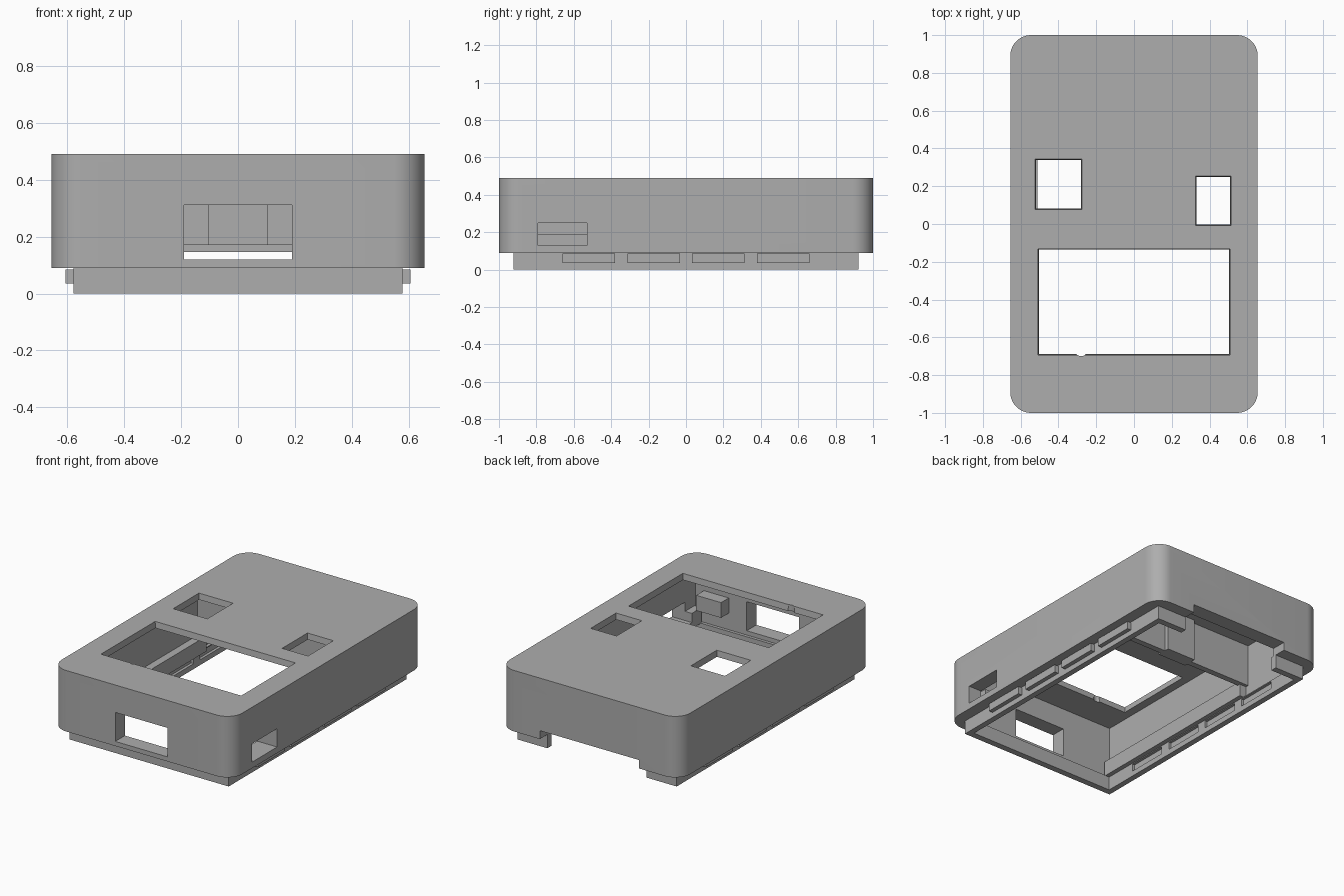
import bpy, bmesh, math
from mathutils import Vector

cube = bpy.data.objects.get("Cube")
if cube:
    bpy.data.objects.remove(cube, do_unlink=True)

grey = bpy.data.materials.new("plain grey")
grey.use_nodes = True
grey.diffuse_color = (0.42, 0.42, 0.42, 1)
grey.node_tree.nodes["Principled BSDF"].inputs["Base Color"].default_value = (0.42, 0.42, 0.42, 1)


def finish(name, bm):
    bmesh.ops.recalc_face_normals(bm, faces=bm.faces)
    mesh = bpy.data.meshes.new(name)
    bm.to_mesh(mesh)
    bm.free()
    mesh.materials.append(grey)
    ob = bpy.data.objects.new(name, mesh)
    bpy.context.collection.objects.link(ob)
    return ob


def box(name, x, y, z, corner=0, flare=0):
    """Box from three ranges; corner rounds upright edges, flare widens the top."""
    bm = bmesh.new()
    bmesh.ops.create_cube(bm, size=1)
    for v in bm.verts:
        for i, (lo, hi) in enumerate((x, y, z)):
            grow = flare if v.co.z > 0 and i < 2 else 0
            v.co[i] = hi + grow if v.co[i] > 0 else lo - grow
    # z is overwritten last, so the top test above still works for x and y
    if corner:
        upright = [e for e in bm.edges
                   if abs((e.verts[0].co - e.verts[1].co).normalized().z) > 0.9]
        bmesh.ops.bevel(bm, geom=upright, offset=corner, segments=12,
                        profile=0.5, affect='EDGES')
    return finish(name, bm)


def cut(target, cutters):
    for c in cutters:
        m = target.modifiers.new("cut", 'BOOLEAN')
        m.operation = 'DIFFERENCE'
        m.solver = 'EXACT'
        m.object = c
    bpy.context.view_layer.update()
    deps = bpy.context.evaluated_depsgraph_get()
    mesh = bpy.data.meshes.new_from_object(target.evaluated_get(deps))
    target.modifiers.clear()
    target.data = mesh
    for c in cutters:
        bpy.data.objects.remove(c, do_unlink=True)


# Outer shell: rounded block, hollow from below
shell = box("shell", (-0.655, 0.655), (-1, 1), (0.09, 0.49), corner=0.11)
cut(shell, [
    box("cavity", (-0.56, 0.56), (-0.9, 0.9), (0, 0.45)),
    box("back_gap", (-0.36, 0.36), (0.8, 1.1), (0, 0.145)),
    box("front_window", (-0.19, 0.19), (-1.1, -0.8), (0.12, 0.31)),
    box("side_window", (0.5, 0.7), (-0.79, -0.53), (0.13, 0.25)),
])

# Top openings with slightly flared edges, and a round nick in the large one
nick = bmesh.new()
bmesh.ops.create_cone(nick, cap_ends=True, segments=24, radius1=0.032, radius2=0.032, depth=0.3)
bmesh.ops.translate(nick, verts=nick.verts, vec=Vector((-0.28, -0.668, 0.47)))
cut(shell, [
    box("screen_hole", (-0.5, 0.5), (-0.685, -0.14), (0.42, 0.5), flare=0.01),
    box("left_hole", (0.335, 0.505), (0, 0.245), (0.42, 0.5), flare=0.01),
    box("right_hole", (-0.515, -0.285), (0.085, 0.335), (0.42, 0.5), flare=0.01),
    finish("nick", nick),
])

# Lower lip with a gap at the back and shallow slots inside
lip = box("lower_lip", (-0.578, 0.578), (-0.922, 0.922), (0, 0.092))
cutters = [box("lip_inside", (-0.54, 0.54), (-0.88, 0.88), (-0.1, 0.2)),
           box("lip_gap", (-0.36, 0.36), (0.8, 1.1), (-0.1, 0.2))]
tab_centres = (-0.52, -0.172, 0.172, 0.52)
for y in tab_centres:
    cutters.append(box("slot", (-0.558, 0.558), (y - 0.14, y + 0.14), (0.035, 0.085)))
cut(lip, cutters)

# Snap tabs along both sides, and the inner ledges
for name, s in (("left", 1), ("right", -1)):
    for i, y in enumerate(tab_centres):
        box(f"{name}_snap_tab_{i + 1}", sorted((s * 0.57, s * 0.606)),
            (y - 0.14, y + 0.14), (0.035, 0.085))
    ledge = box(f"{name}_ledge", sorted((s * 0.51, s * 0.57)), (-0.89, 0.4), (0.09, 0.19))
    if s > 0:
        cut(ledge, [box("ledge_window", (0.4, 0.7), (-0.79, -0.53), (0.13, 0.25))])

# Inner partition behind the openings, with a thicker middle
box("partition", (-0.56, 0.56), (0.38, 0.42), (0.17, 0.46))
box("partition_middle", (-0.105, 0.105), (0.36, 0.45), (0.17, 0.46))

# Block inside the front wall
box("front_block", (0.32, 0.5), (-0.91, -0.82), (0.2, 0.3))

bpy.ops.object.select_all(action='DESELECT')
shell.select_set(True)
bpy.context.view_layer.objects.active = shell
bpy.ops.object.shade_smooth_by_angle(angle=math.radians(30))
